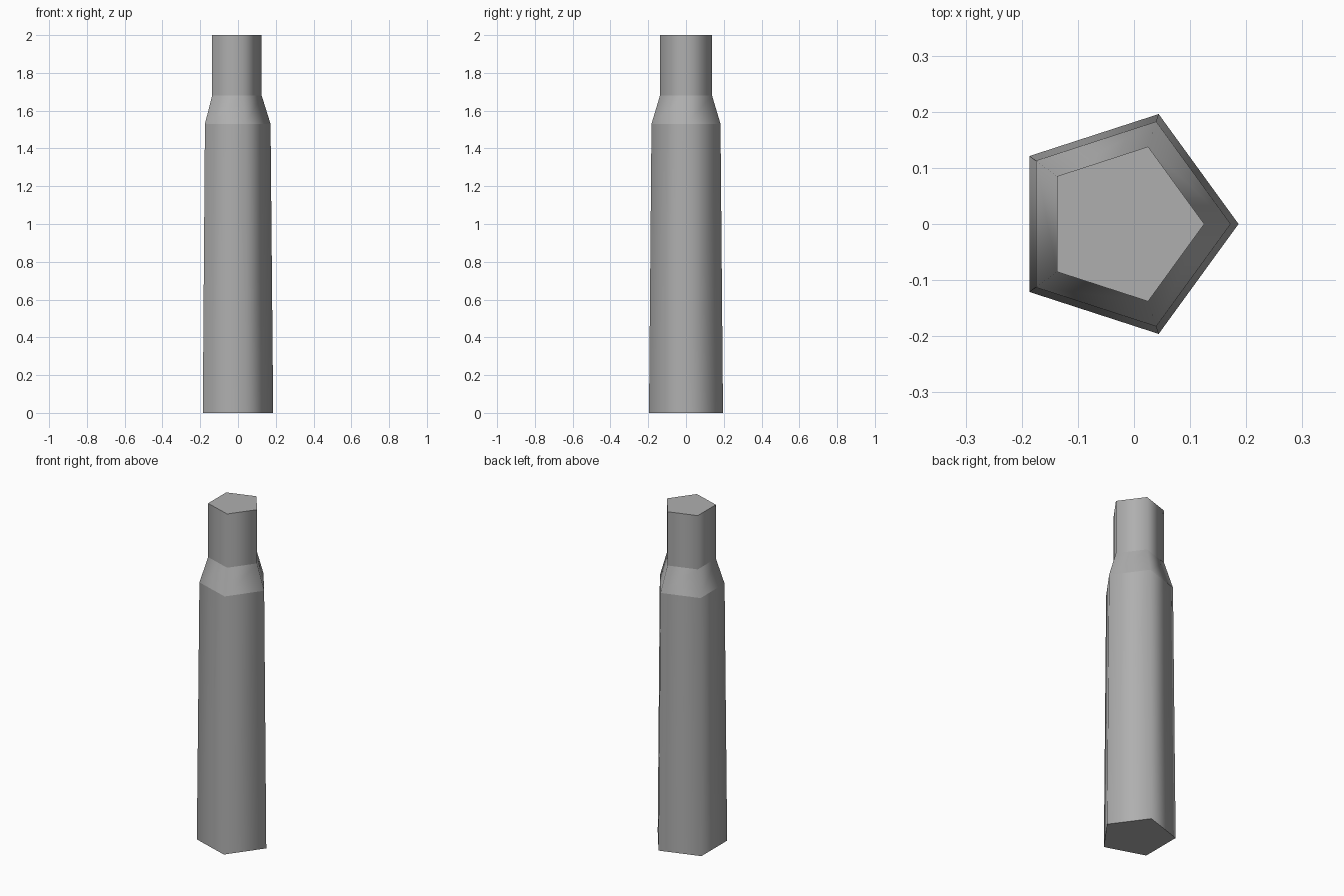
import bpy, bmesh, math

if "Cube" in bpy.data.objects:
    bpy.data.objects.remove(bpy.data.objects["Cube"])

SIDES = 5
CX = -0.0197  # offset that centres the pentagon's bounds on x = 0
PROFILE = [(0.206, 0.0), (0.192, 1.53), (0.145, 1.68), (0.145, 2.0)]  # radius, height

bm = bmesh.new()

# Rings of the five-sided body, shoulder and neck
rings = []
for r, z in PROFILE:
    angles = [2 * math.pi * i / SIDES for i in range(SIDES)]
    rings.append([bm.verts.new((CX + r * math.cos(a), r * math.sin(a), z)) for a in angles])

# Side walls, shaded smooth around the axis
for low, high in zip(rings, rings[1:]):
    for i in range(SIDES):
        j = (i + 1) % SIDES
        bm.faces.new((low[i], low[j], high[j], high[i])).smooth = True

# Flat end caps
bm.faces.new(rings[0][::-1])
bm.faces.new(rings[-1])

# Crisp edges between the sections
for ring in rings:
    for i in range(SIDES):
        bm.edges.get((ring[i], ring[(i + 1) % SIDES])).smooth = False

mesh = bpy.data.meshes.new("cartridge_case")
bm.to_mesh(mesh)
bm.free()

# Dark grey material
grey = bpy.data.materials.new("dark_grey")
grey.diffuse_color = (0.43, 0.43, 0.43, 1)
grey.use_nodes = True
grey.node_tree.nodes["Principled BSDF"].inputs["Base Color"].default_value = grey.diffuse_color
mesh.materials.append(grey)

bpy.context.collection.objects.link(bpy.data.objects.new("cartridge_case", mesh))
